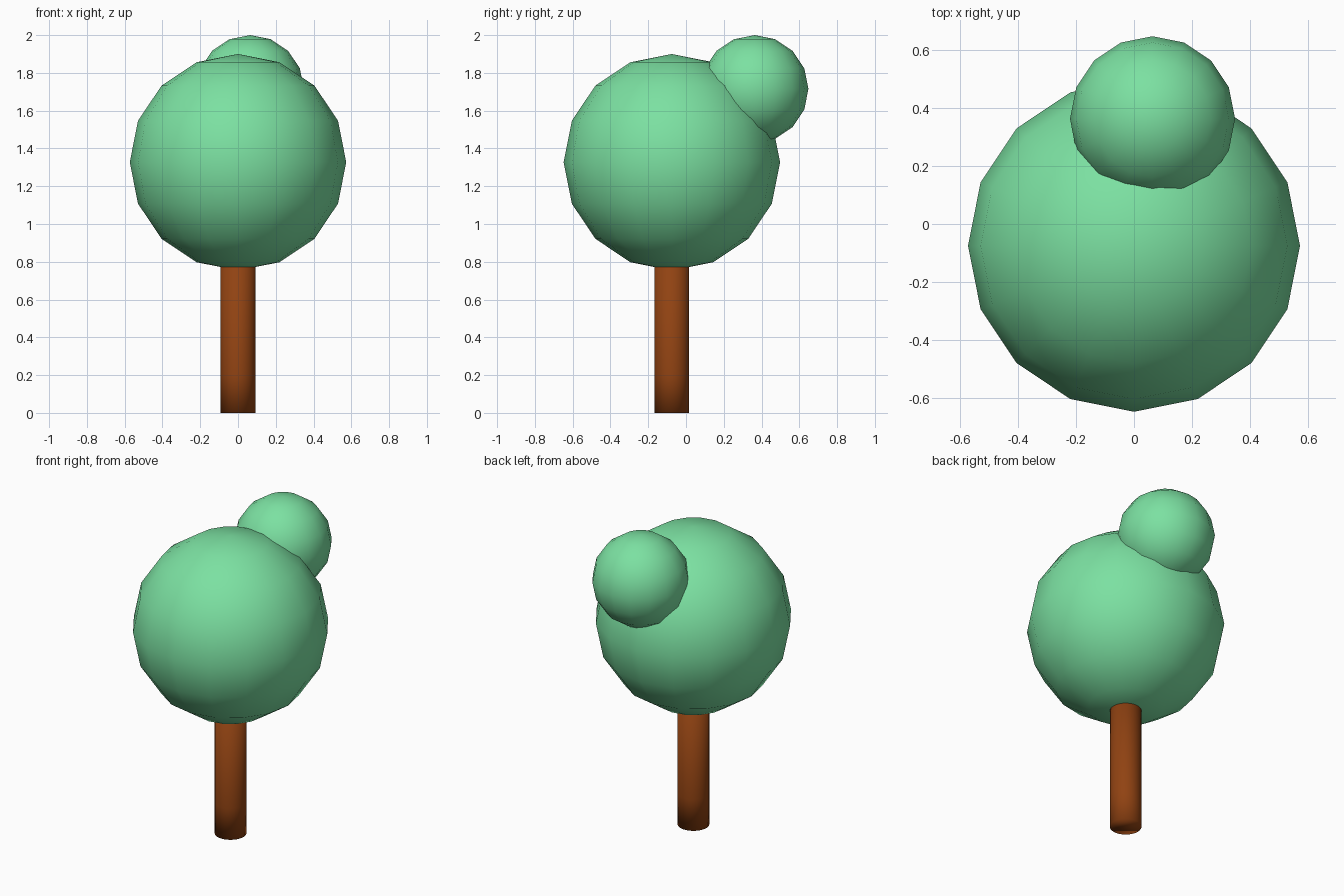
import bpy
import bmesh
from mathutils import Matrix, Vector

cube = bpy.data.objects.get("Cube")
if cube:
    bpy.data.objects.remove(cube, do_unlink=True)


def make_material(name, rgb):
    mat = bpy.data.materials.new(name)
    mat.use_nodes = True
    color = (*rgb, 1.0)
    mat.diffuse_color = color
    mat.node_tree.nodes["Principled BSDF"].inputs["Base Color"].default_value = color
    return mat


def add_object(name, bm, mat, location):
    mesh = bpy.data.meshes.new(name)
    for face in bm.faces:
        face.smooth = True
    bm.to_mesh(mesh)
    bm.free()
    mesh.materials.append(mat)
    obj = bpy.data.objects.new(name, mesh)
    obj.location = location
    bpy.context.collection.objects.link(obj)
    return obj


def add_leaf_ball(name, radius, location):
    bm = bmesh.new()
    bmesh.ops.create_uvsphere(bm, u_segments=16, v_segments=8, radius=radius)
    return add_object(name, bm, leaf_green, location)


def add_trunk(name, radius, height, location):
    bm = bmesh.new()
    bmesh.ops.create_cone(bm, cap_ends=True, segments=32,
                          radius1=radius, radius2=radius, depth=height,
                          matrix=Matrix.Translation((0, 0, height / 2)))
    # Ring near the foot keeps the soft base shading local
    bmesh.ops.bisect_plane(bm, geom=bm.verts[:] + bm.edges[:] + bm.faces[:],
                           plane_co=Vector((0, 0, 0.2)), plane_no=Vector((0, 0, 1)))
    return add_object(name, bm, bark_brown, location)


leaf_green = make_material("leaf green", (0.20, 0.75, 0.36))
bark_brown = make_material("bark brown", (0.28, 0.055, 0.006))

# Trunk, reaching up into the main crown
add_trunk("trunk", 0.092, 1.0, (0, -0.075, 0))

# Large crown and the small ball of leaves behind and above it
add_leaf_ball("main_crown", 0.573, (0, -0.075, 1.327))
add_leaf_ball("small_crown", 0.285, (0.064, 0.363, 1.715))
